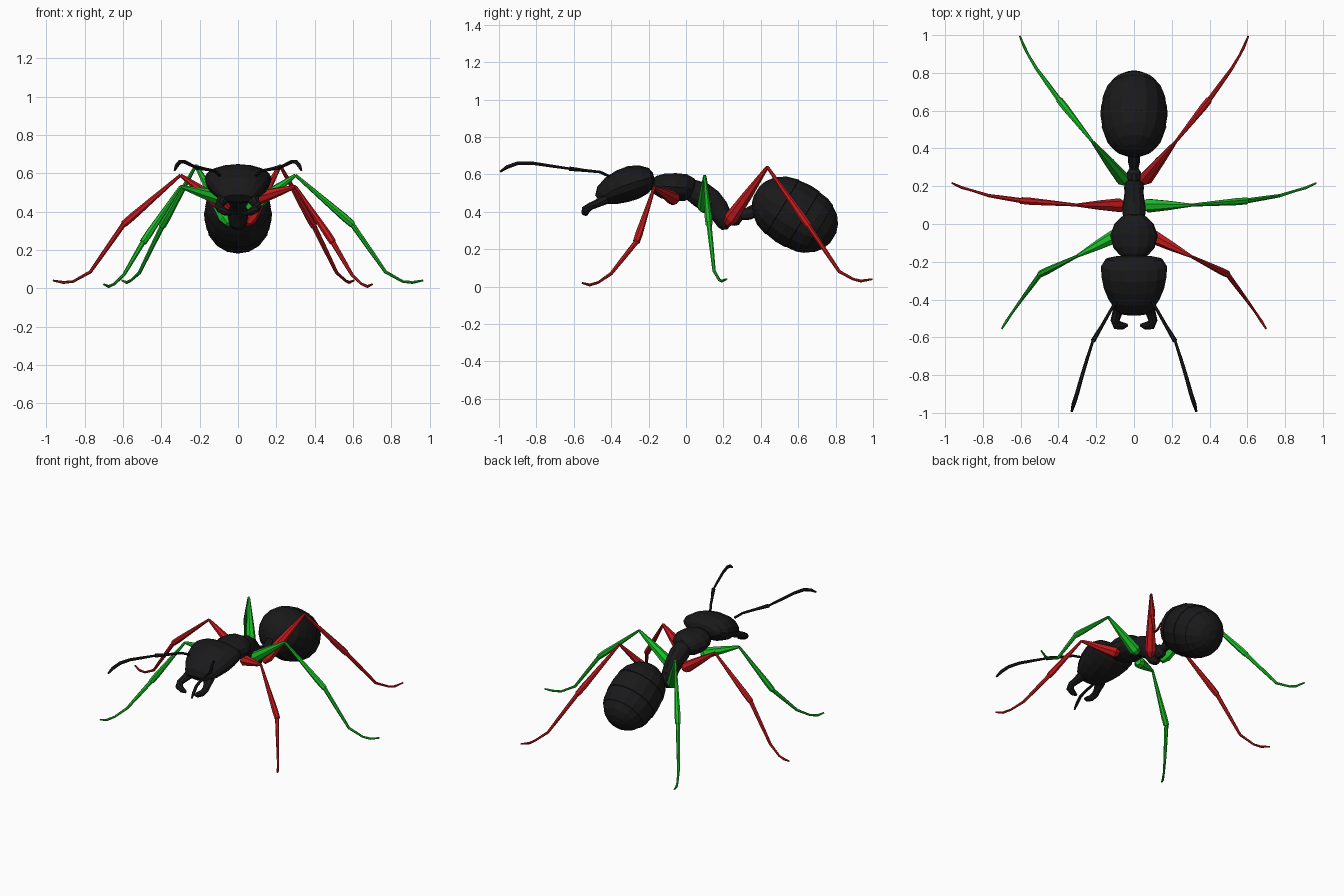
import bpy, bmesh, math
from mathutils import Vector


def material(name, rgb):
    m = bpy.data.materials.new(name)
    m.diffuse_color = (*rgb, 1)
    return m


BLACK = material("black", (0.01, 0.01, 0.011))
RED = material("red", (0.55, 0.01, 0.012))
GREEN = material("green", (0.01, 0.5, 0.02))


def loft(bm, rings, sides):
    """Skin elliptical rings (x, y, z, half width, half height) along a path."""
    pts = [Vector(r[:3]) for r in rings]
    loops = []
    for i, r in enumerate(rings):
        t = (pts[min(i + 1, len(pts) - 1)] - pts[max(i - 1, 0)]).normalized()
        side = t.cross(Vector((0, 0, 1))).normalized()
        up = side.cross(t)
        loops.append([bm.verts.new(pts[i] + side * r[3] * math.cos(a) + up * r[4] * math.sin(a))
                      for a in (2 * math.pi * k / sides for k in range(sides))])
    for a, b in zip(loops, loops[1:]):
        for k in range(sides):
            n = (k + 1) % sides
            bm.faces.new((a[k], a[n], b[n], b[k]))
    bm.faces.new(loops[0][::-1])
    bm.faces.new(loops[-1])


def build(name, parts, mat, sides):
    bm = bmesh.new()
    for rings in parts:
        loft(bm, rings, sides)
    bmesh.ops.recalc_face_normals(bm, faces=bm.faces)
    me = bpy.data.meshes.new(name)
    bm.to_mesh(me)
    bm.free()
    me.materials.append(mat)
    ob = bpy.data.objects.new(name, me)
    bpy.context.collection.objects.link(ob)
    return ob


def mid(rings):
    """Body rings (y, z, half width, half height) on the centre plane."""
    return [(0, *r) for r in rings]


def mirrored(rings, s):
    return [(s * r[0], *r[1:]) for r in rings]


# head
build("head", [mid([
    (-0.172, 0.59, 0.10, 0.02), (-0.185, 0.587, 0.15, 0.05), (-0.225, 0.573, 0.175, 0.078),
    (-0.28, 0.558, 0.172, 0.092), (-0.34, 0.537, 0.16, 0.09), (-0.40, 0.512, 0.135, 0.077),
    (-0.445, 0.488, 0.105, 0.055), (-0.47, 0.468, 0.075, 0.025)])], BLACK, 16)

# front thorax
build("front_thorax", [mid([
    (-0.185, 0.55, 0.04, 0.03), (-0.165, 0.545, 0.075, 0.05), (-0.125, 0.538, 0.11, 0.068),
    (-0.06, 0.532, 0.125, 0.077), (0.0, 0.53, 0.105, 0.073), (0.035, 0.525, 0.07, 0.055),
    (0.05, 0.52, 0.04, 0.03)])], BLACK, 14)

# middle and rear thorax
build("rear_thorax", [mid([
    (0.0, 0.53, 0.04, 0.04), (0.03, 0.517, 0.058, 0.058), (0.08, 0.492, 0.062, 0.07),
    (0.13, 0.457, 0.055, 0.068), (0.17, 0.415, 0.05, 0.06), (0.195, 0.37, 0.053, 0.052),
    (0.205, 0.325, 0.04, 0.035), (0.208, 0.305, 0.02, 0.015)])], BLACK, 12)

# waist stalk with its node
build("waist", [mid([
    (0.19, 0.35, 0.025, 0.025), (0.23, 0.36, 0.03, 0.035), (0.245, 0.372, 0.038, 0.052),
    (0.275, 0.375, 0.036, 0.048), (0.295, 0.38, 0.024, 0.026), (0.335, 0.39, 0.033, 0.036),
    (0.37, 0.41, 0.03, 0.035), (0.42, 0.43, 0.03, 0.03)])], BLACK, 10)

# abdomen, tilted, with faint plate seams
rings = []
for t in (-1, -0.95, -0.82, -0.6, -0.33, -0.32, -0.05, 0.2, 0.21, 0.45, 0.62, 0.63, 0.8, 0.93, 1):
    r = 0.177 * (1 - abs(t) ** 2.5 * 0.97) ** 0.5
    if t in (-0.32, 0.21, 0.63):
        r -= 0.004
    rings.append((0.582 + 0.205 * t, 0.385 - 0.125 * t, r, r))
build("abdomen", [mid(rings)], BLACK, 16)

# mandibles and antennae
jaw = [(0.075, -0.43, 0.47, 0.035, 0.03), (0.09, -0.475, 0.445, 0.026, 0.022),
       (0.1, -0.51, 0.43, 0.024, 0.02), (0.09, -0.535, 0.412, 0.026, 0.022),
       (0.06, -0.54, 0.395, 0.02, 0.018), (0.035, -0.535, 0.385, 0.008, 0.008)]
scape = [(0.095, -0.41, 0.59, 0.008, 0.008), (0.125, -0.46, 0.613, 0.008, 0.008),
         (0.17, -0.54, 0.621, 0.009, 0.009), (0.218, -0.62, 0.63, 0.013, 0.013)]
whip = [(0.215, -0.61, 0.629, 0.007, 0.007), (0.25, -0.72, 0.645, 0.009, 0.009),
        (0.28, -0.82, 0.66, 0.01, 0.01), (0.302, -0.90, 0.66, 0.011, 0.011),
        (0.32, -0.955, 0.64, 0.011, 0.011), (0.33, -0.993, 0.615, 0.006, 0.006)]
for s, label in ((1, "right"), (-1, "left")):
    build(label + "_mandible", [mirrored(jaw, s)], BLACK, 8)
    build(label + "_antenna", [mirrored(scape, s), mirrored(whip, s)], BLACK, 6)

# legs: hip, knee, shin joint, ankle, two toe bends, tip
LEGS = {
    "front": ((0.08, -0.055, 0.465), (0.30, -0.17, 0.53), (0.495, -0.265, 0.24),
              (0.595, -0.40, 0.07), (0.645, -0.47, 0.022), (0.675, -0.515, 0.009), (0.70, -0.555, 0.02)),
    "middle": ((0.05, 0.098, 0.41), (0.30, 0.10, 0.59), (0.595, 0.123, 0.335),
               (0.77, 0.15, 0.085), (0.86, 0.178, 0.035), (0.91, 0.192, 0.03), (0.965, 0.217, 0.04)),
    "hind": ((0.045, 0.22, 0.335), (0.22, 0.435, 0.64), (0.395, 0.655, 0.325),
             (0.515, 0.82, 0.08), (0.56, 0.895, 0.04), (0.58, 0.935, 0.03), (0.605, 0.995, 0.04)),
}


def leg(points):
    hip, knee, shin, ankle, bend1, bend2, tip = (Vector(p) for p in points)

    def seg(*pairs):
        return [(*p, r, r) for p, r in pairs]
    thigh = seg((hip, 0.02), (hip.lerp(knee, 0.1), 0.038), (hip.lerp(knee, 0.5), 0.027), (knee, 0.009))
    upper = seg((knee, 0.008), (knee.lerp(shin, 0.85), 0.02), (shin, 0.019), (shin.lerp(ankle, 0.04), 0.011))
    lower = seg((shin, 0.014), (shin.lerp(ankle, 0.5), 0.012), (ankle, 0.009), (bend1, 0.007),
                (bend2, 0.008), (tip, 0.005))
    return thigh, upper, lower


for n, (label, points) in enumerate(LEGS.items()):
    for s, side in ((1, "right"), (-1, "left")):
        mat = RED if (n % 2 == 0) == (s == 1) else GREEN
        build(f"{label}_{side}_leg", [mirrored(p, s) for p in leg(points)], mat, 7)
